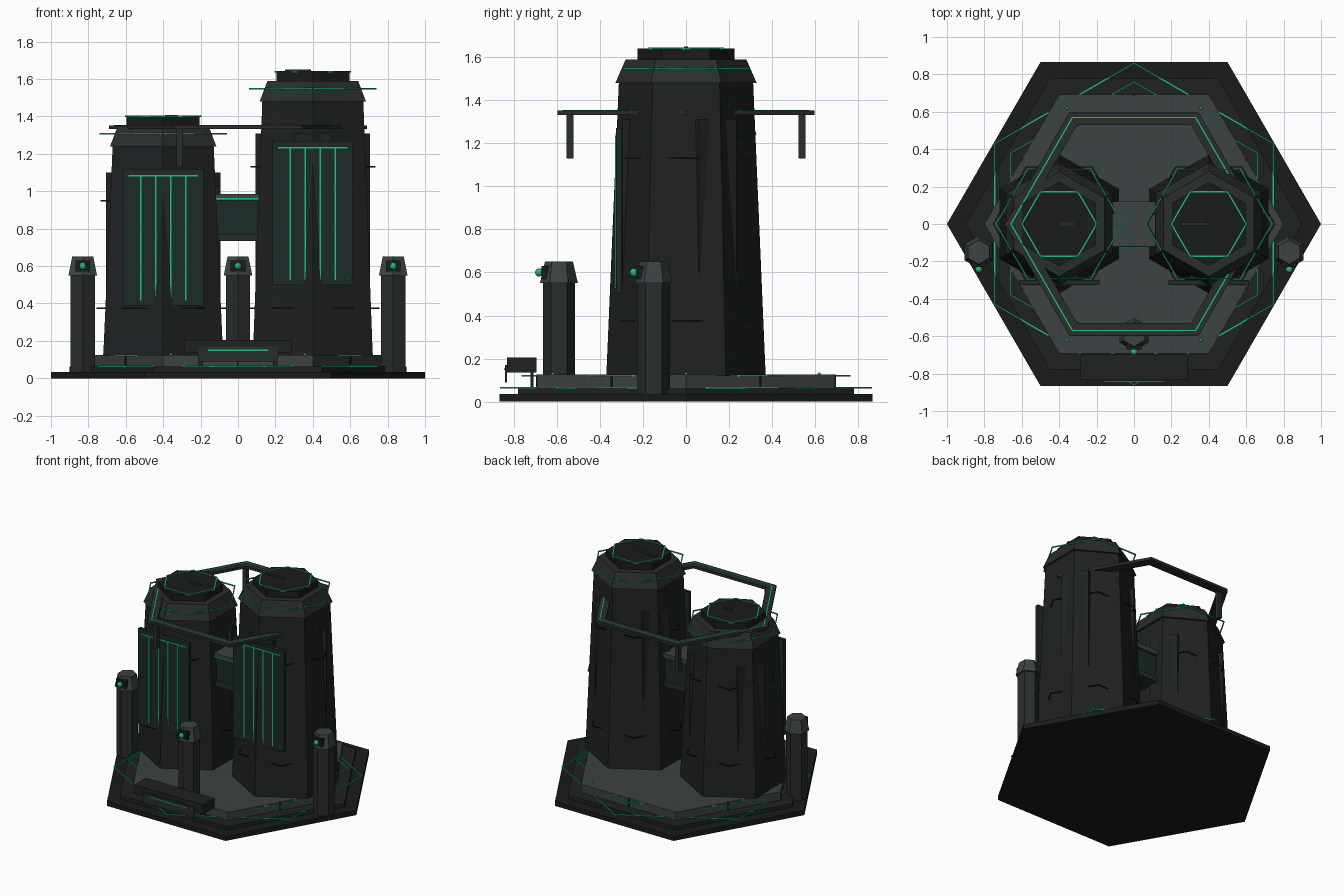
import bpy, bmesh
from math import sin, cos, pi, radians
from mathutils import Matrix

if "Cube" in bpy.data.objects:
    bpy.data.objects.remove(bpy.data.objects["Cube"])


def mat(name, r, g, b):
    m = bpy.data.materials.new(name)
    m.diffuse_color = (r, g, b, 1)
    m.use_nodes = True
    m.node_tree.nodes["Principled BSDF"].inputs["Base Color"].default_value = m.diffuse_color
    return m


BLACK = mat("black_metal", .010, .011, .011)
DARK = mat("dark_metal", .014, .016, .016)
MID = mat("mid_metal", .022, .026, .025)
GREY = mat("grey_metal", .045, .055, .054)
PANEL = mat("panel_glass", .012, .024, .020)
GREEN = mat("green_light", .01, .55, .18)


def finish(name, bm, material):
    bmesh.ops.recalc_face_normals(bm, faces=bm.faces)
    me = bpy.data.meshes.new(name)
    bm.to_mesh(me)
    bm.free()
    me.materials.append(material)
    ob = bpy.data.objects.new(name, me)
    bpy.context.collection.objects.link(ob)
    return ob


def loop(bm, x, y, z, r, start):
    return [bm.verts.new((x + r * cos(radians(start + 60 * i)),
                          y + r * sin(radians(start + 60 * i)), z)) for i in range(6)]


def hexa(name, material, x, y, z0, z1, r0, r1, start=30):
    """Six-sided prism or frustum; start=30 points at y, start=0 points at x."""
    bm = bmesh.new()
    a, b = loop(bm, x, y, z0, r0, start), loop(bm, x, y, z1, r1, start)
    bm.faces.new(a)
    bm.faces.new(b)
    for i in range(6):
        j = (i + 1) % 6
        bm.faces.new((a[i], a[j], b[j], b[i]))
    return finish(name, bm, material)


def hex_ring(name, material, x, y, z0, z1, ri, ro, start=0):
    """Flat six-sided ring with a rectangular section."""
    bm = bmesh.new()
    ls = [loop(bm, x, y, z, r, start) for z, r in ((z0, ri), (z0, ro), (z1, ro), (z1, ri))]
    for k in range(4):
        p, q = ls[k], ls[(k + 1) % 4]
        for i in range(6):
            j = (i + 1) % 6
            bm.faces.new((p[i], p[j], q[j], q[i]))
    return finish(name, bm, material)


def wire(name, material, x, z, r, start=0, t=.004):
    return hex_ring(name, material, x, 0, z - t, z + t, r - t, r + t, start)


def box(name, material, x0, x1, y0, y1, z0, z1, turn=0, at=(0, 0)):
    """Box from its limits, then turned about z (degrees) and moved to at."""
    bm = bmesh.new()
    bmesh.ops.create_cube(bm, size=1)
    m = (Matrix.Translation((at[0], at[1], 0)) @ Matrix.Rotation(radians(turn), 4, 'Z')
         @ Matrix.Translation(((x0 + x1) / 2, (y0 + y1) / 2, (z0 + z1) / 2))
         @ Matrix.Diagonal((x1 - x0, y1 - y0, z1 - z0, 1)))
    bmesh.ops.transform(bm, matrix=m, verts=bm.verts)
    return finish(name, bm, material)


def ball(name, material, x, y, z, r):
    bm = bmesh.new()
    bmesh.ops.create_uvsphere(bm, u_segments=12, v_segments=8, radius=r,
                              matrix=Matrix.Translation((x, y, z)))
    return finish(name, bm, material)


# Stepped base
hexa("base_plate", BLACK, 0, 0, 0, .035, 1, 1, 0)
hexa("base_step", DARK, 0, 0, .035, .062, .9, .9, 0)
hexa("base_deck", GREY, 0, 0, .062, .125, .8, .8, 0)
wire("base_light_outer", GREEN, 0, .065, .86, 30)
wire("base_light_inner", GREEN, 0, .12, .76, 30)
for k in range(6):
    box("deck_seam", BLACK, .685, .697, -.006, .006, .065, .127, 30 + 60 * k)
    a = radians(60 * k)
    ball("deck_lamp", GREEN, .715 * cos(a), .715 * sin(a), .127, .008)

# Two towers: x, collar height, panel bottom, panel top, upper seam height
for side, x, zc, p0, p1, zs in (("left", -.4, 1.24, .39, 1.12, .95),
                                ("right", .4, 1.48, .50, 1.27, 1.13)):
    hexa(side + "_tower_body", DARK, x, 0, .12, zc, .37, .312)
    hexa(side + "_tower_collar", MID, x, 0, zc, zc + .11, .328, .28)
    hexa(side + "_tower_cap", BLACK, x, 0, zc + .11, zc + .16, .225, .225)
    wire(side + "_cap_light", GREEN, x, zc + .16, .2)
    wire(side + "_collar_light", GREEN, x, zc + .068, .337)
    wire(side + "_lower_seam", BLACK, x, .375, .352)
    wire(side + "_upper_seam", BLACK, x, zs, .33)
    for a in (30, 150, 270):
        box(side + "_tower_fin", DARK, .25, .295, -.1, .1, .3, p1 + .04 if x > 0 else 1.1,
            a, (x, 0))
    # Front panel with light strips
    box(side + "_panel", PANEL, x - .215, x + .215, -.325, -.30, p0, p1)
    zt = p1 - .037
    box(side + "_panel_top_strip", GREEN, x - .185, x + .185, -.329, -.324, zt - .004, zt + .004)
    for dx in (-.12, -.04, .04, .12):
        box(side + "_panel_strip", GREEN, x + dx - .004, x + dx + .004, -.329, -.324, p0 + .025, zt)
    ball(side + "_panel_lamp", GREEN, x + .185, -.326, p0 + .03, .006)
box("left_cap_sensor", MID, -.39, -.32, -.008, .008, 1.398, 1.408)
box("right_cap_sensor", MID, .25, .39, -.01, .01, 1.638, 1.65)

# Bridge between the towers
box("bridge_core", PANEL, -.15, .15, -.1, .1, .76, .96)
box("bridge_roof", GREY, -.15, .15, -.12, .12, .95, .985)
box("bridge_floor", MID, -.15, .15, -.12, .12, .735, .77)
box("bridge_light", GREEN, -.12, .12, -.124, -.119, .957, .963)

# Halo ring with hanging struts
hex_ring("halo_ring", MID, 0, 0, 1.332, 1.352, .61, .69)
wire("halo_light", GREEN, 0, 1.351, .658)
for a in (0, 120, 240):
    box("halo_strut", MID, -.016, .016, -.016, .016, 1.13, 1.335, 0,
        (.623 * cos(radians(a)), .623 * sin(radians(a))))

# Watch posts with a lamp facing the front
for x, y in ((-.83, -.15), (0, -.59), (.83, -.15)):
    hexa("post", MID, x, y, .035, .55, .075, .075)
    hexa("post_cap", GREY, x, y, .55, .65, .088, .065)
    box("post_lamp_housing", BLACK, x - .04, x + .04, y - .08, y - .03, .57, .63)
    ball("post_lamp", GREEN, x, y - .092, .6, .019)

# Control console at the front
box("console", DARK, -.29, .29, -.832, -.695, .135, .205)
box("console_front", MID, -.215, .215, -.84, -.832, .09, .17)
box("console_light", GREEN, -.16, .16, -.844, -.839, .147, .153)
for x in (-.2, .2):
    box("console_leg", DARK, x - .012, x + .012, -.722, -.708, .04, .14)
